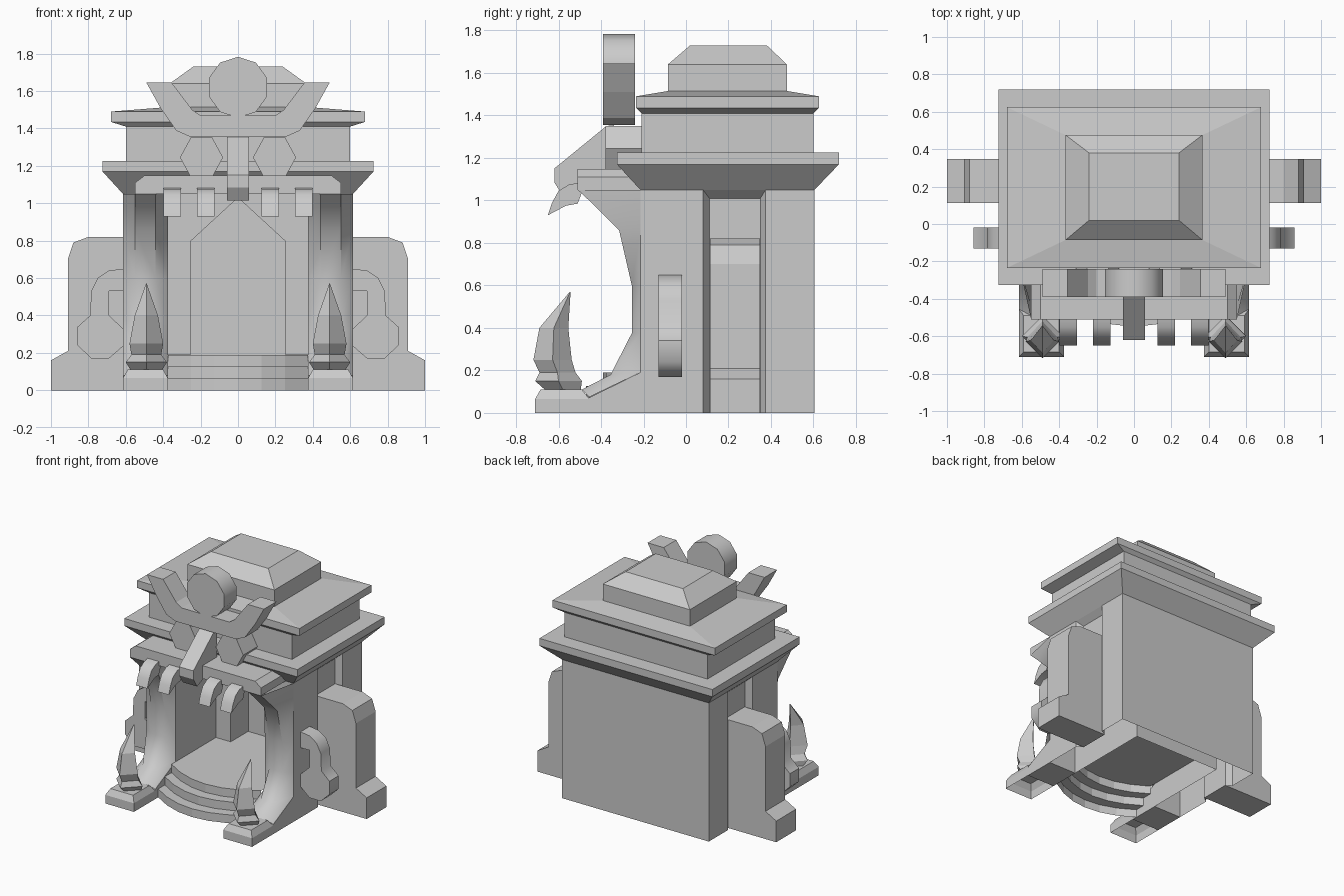
import bpy, bmesh, math

cube = bpy.data.objects.get("Cube")
if cube:
    bpy.data.objects.remove(cube, do_unlink=True)

stone = bpy.data.materials.new("grey_stone")
stone.use_nodes = True
GREY = (0.6, 0.6, 0.6, 1)
stone.diffuse_color = GREY
for node in stone.node_tree.nodes:
    if node.type == 'BSDF_PRINCIPLED':
        node.inputs["Base Color"].default_value = GREY


def loft(name, rings, closed=True, bottom=True, top=True, mirror=False, smooth=False):
    """Skin a stack of point rings; optionally cap the ends and mirror over x."""
    bm = bmesh.new()
    rows = [[bm.verts.new(p) for p in ring] for ring in rings]
    count = len(rows[0])
    for a, b in zip(rows, rows[1:]):
        for i in range(count if closed else count - 1):
            j = (i + 1) % count
            bm.faces.new((a[i], a[j], b[j], b[i]))
    if closed and bottom:
        bm.faces.new(rows[0][::-1])
    if closed and top:
        bm.faces.new(rows[-1])
    bmesh.ops.remove_doubles(bm, verts=bm.verts, dist=0.0005)
    bmesh.ops.recalc_face_normals(bm, faces=bm.faces)
    mesh = bpy.data.meshes.new(name)
    bm.to_mesh(mesh)
    bm.free()
    mesh.materials.append(stone)
    obj = bpy.data.objects.new(name, mesh)
    bpy.context.collection.objects.link(obj)
    if smooth:
        bpy.ops.object.select_all(action='DESELECT')
        obj.select_set(True)
        bpy.context.view_layer.objects.active = obj
        bpy.ops.object.shade_smooth_by_angle(angle=math.radians(46))
    if mirror:
        obj.modifiers.new("Mirror", 'MIRROR').use_mirror_merge = False
    return obj


def rect(x0, x1, y0, y1, z):
    return [(x0, y0, z), (x1, y0, z), (x1, y1, z), (x0, y1, z)]


def front_prism(name, pts, y0, y1, **kw):
    """Outline in x, z pushed along y."""
    return loft(name, [[(x, y, z) for x, z in pts] for y in (y0, y1)], **kw)


def side_prism(name, pts, x0, x1, **kw):
    """Outline in y, z pushed along x."""
    return loft(name, [[(x, y, z) for y, z in pts] for x in (x0, x1)], **kw)


def both_sides(pts):
    return pts + [(-x, v) for x, v in reversed(pts)]


# Hollow body with a splayed slot in each side wall, open underneath
plan = both_sides([(0.375, 0.48), (0.375, -0.215), (0.615, -0.215), (0.615, 0.08),
                   (0.57, 0.11), (0.57, 0.35), (0.615, 0.375), (0.615, 0.605)])
loft("body_walls", [[(x, y, z) for x, y in plan] for z in (0, 1.05)], bottom=False)
front_prism("slot_header", [(0.57, 1.01), (0.615, 1.05), (0.57, 1.05)], 0.08, 0.375, mirror=True)

# Pointed doorway inside
front_prism("inner_doorway", [(-0.375, 0.19), (-0.25, 0.19), (-0.25, 0.8), (0, 1.03),
                              (0.25, 0.8), (0.25, 0.19), (0.375, 0.19),
                              (0.375, 1.05), (-0.375, 1.05)], 0.27, 0.48)

# Rounded steps running into the floor
def step_edge(front, z, sag=0.13, n=6):
    return [(0.375 * t, front + sag * t * t, z)
            for t in (2 * i / n - 1 for i in range(n + 1))]


edges = []
for k, front in enumerate((-0.55, -0.47, -0.39)):
    edges += [step_edge(front, 0.063 * k), step_edge(front, 0.063 * (k + 1))]
edges.append(step_edge(0.48, 0.189, sag=0))
loft("steps_and_floor", edges, closed=False)

# Stacked roof
tiers = [(0.615, -0.215, 0.605, 1.05), (0.725, -0.325, 0.72, 1.17), (0.725, -0.325, 0.72, 1.225),
         (0.6, -0.21, 0.6, 1.225), (0.6, -0.21, 0.6, 1.41), (0.68, -0.235, 0.625, 1.435),
         (0.68, -0.235, 0.625, 1.49), (0.365, -0.085, 0.475, 1.515),
         (0.365, -0.085, 0.475, 1.64), (0.24, 0.02, 0.38, 1.73)]
loft("roof", [rect(-w, w, y0, y1, z) for w, y0, y1, z in tiers])

# Curved pillars flanking the opening, chamfered back to the wall
curve = [(-0.49, 0.11), (-0.355, 0.18), (-0.255, 0.375), (-0.255, 0.6),
         (-0.315, 0.86), (-0.435, 0.98), (-0.51, 1.05)]
root = [(-0.455, 0.075)] + [(-0.215, max(z, 0.19)) for y, z in curve[1:]]
loft("curved_pillar", [[(0.375, *r), (0.44, *c), (0.55, *c), (0.615, *r)]
                       for c, r in zip(curve, root)], closed=False, mirror=True, smooth=True)

# Feet
loft("foot_pad", [rect(0.375, 0.615, -0.71, -0.455, 0), rect(0.375, 0.615, -0.71, -0.455, 0.065),
                  rect(0.4, 0.59, -0.685, -0.49, 0.11)], bottom=False, mirror=True)
side_prism("foot_ramp", [(-0.46, 0), (-0.46, 0.07), (-0.215, 0.19), (-0.215, 0)],
           0.375, 0.615, mirror=True)

# Upright tusks standing on the feet
sections = [(-0.58, 0.085, 0.085, 0.11), (-0.6, 0.11, 0.11, 0.15), (-0.605, 0.085, 0.08, 0.19),
            (-0.628, 0.09, 0.09, 0.25), (-0.622, 0.068, 0.062, 0.4), (-0.545, 0.002, 0.002, 0.57)]
loft("tusk", [[(0.49, y - ry, z), (0.49 + rx, y, z), (0.49, y + ry, z), (0.49 - rx, y, z)]
              for y, ry, rx, z in sections], mirror=True)

# Brow beam over the opening
front_prism("brow_beam", both_sides([(0.55, 1.05), (0.55, 1.11), (0.5, 1.148)]), -0.51, -0.2)

# Hooked teeth
hook = [(-0.49, 1.085), (-0.55, 1.075), (-0.6, 1.045), (-0.63, 0.99), (-0.65, 0.93),
        (-0.565, 0.975), (-0.51, 0.985), (-0.485, 1.05)]
for label, x in (("inner", 0.172), ("outer", 0.352)):
    side_prism(label + "_tooth", hook, x - 0.047, x + 0.047, mirror=True, smooth=True)

# Nose and hexagonal eyes
side_prism("nose", [(-0.34, 1.355), (-0.375, 1.35), (-0.62, 1.15), (-0.62, 1.085),
                    (-0.575, 1.015), (-0.46, 1.06), (-0.34, 1.148)], -0.06, 0.06)
front_prism("eye", [(0.195 + 0.115 * math.cos(k * math.pi / 3),
                     1.245 + 0.122 * math.sin(k * math.pi / 3)) for k in range(6)],
            -0.38, -0.2, mirror=True)

# Crown: horns and disc
front_prism("crown_horns", both_sides([(0.255, 1.355), (0.33, 1.388), (0.415, 1.51), (0.49, 1.645),
                                       (0.355, 1.645), (0.245, 1.5), (0.2, 1.47)]), -0.39, -0.24)
front_prism("crown_disc", [(0.163 * math.sin(k * math.pi / 5), 1.62 + 0.163 * math.cos(k * math.pi / 5))
                           for k in range(10)], -0.39, -0.24, smooth=True)

# Side buttresses sitting in the slots
front_prism("buttress", [(0.57, 0), (1, 0), (1, 0.16), (0.91, 0.21), (0.91, 0.7),
                         (0.88, 0.79), (0.8, 0.82), (0.57, 0.82)], 0.112, 0.348, mirror=True)

# Drooping side ears with a heavy bulb
front_prism("side_ear", [(0.61, 0.65), (0.69, 0.64), (0.75, 0.6), (0.785, 0.53), (0.79, 0.4),
                         (0.857, 0.34), (0.857, 0.24), (0.785, 0.17), (0.69, 0.17),
                         (0.615, 0.235), (0.615, 0.33), (0.69, 0.4), (0.69, 0.53), (0.61, 0.53)],
            -0.13, -0.02, mirror=True, smooth=True)
